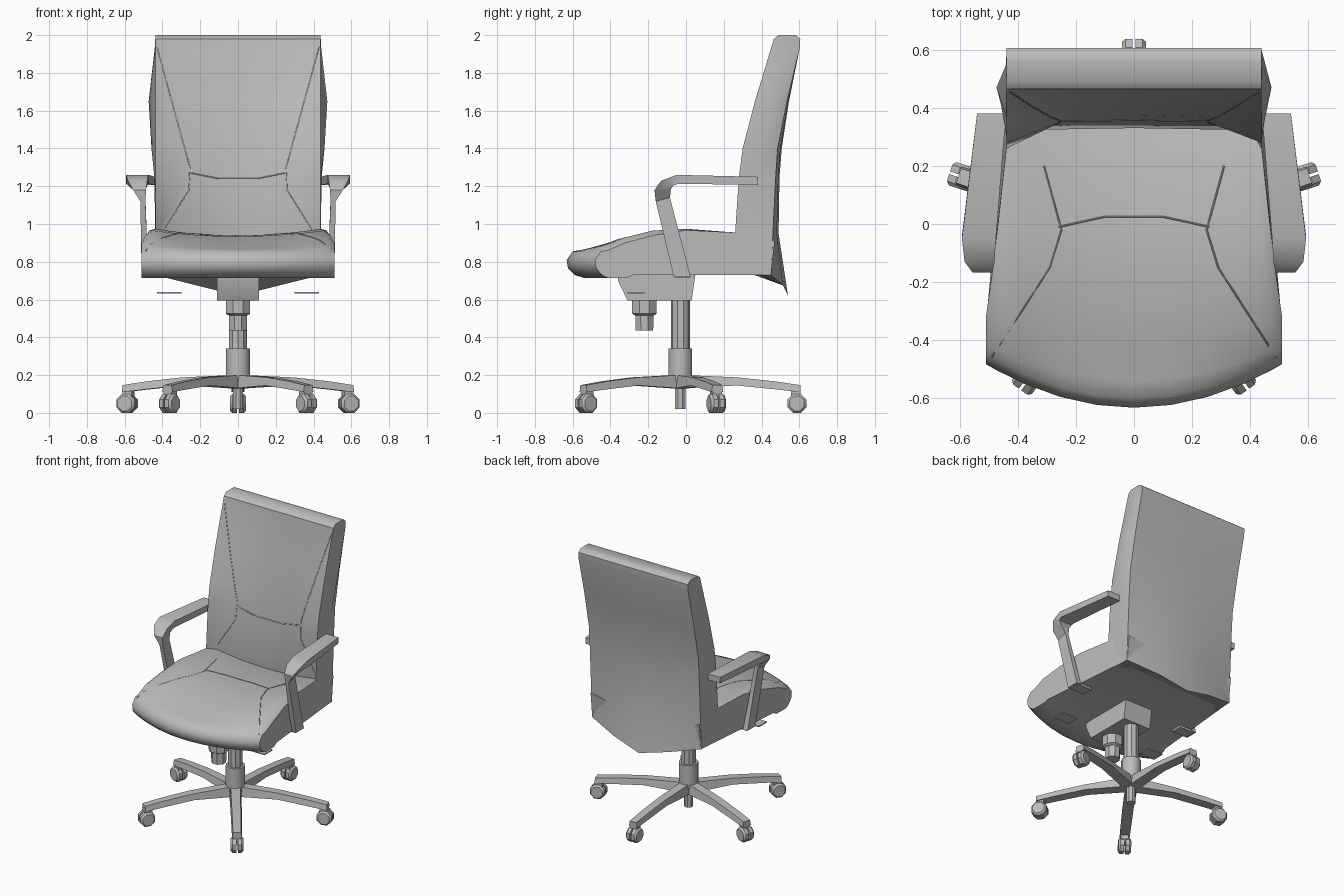
import bpy, bmesh, math
from mathutils import Vector, Matrix
from mathutils.bvhtree import BVHTree

cube = bpy.data.objects.get("Cube")
if cube:
    bpy.data.objects.remove(cube, do_unlink=True)

grey = bpy.data.materials.new("mid grey")
grey.use_nodes = True
grey.diffuse_color = (0.5, 0.5, 0.5, 1)
grey.node_tree.nodes["Principled BSDF"].inputs["Base Color"].default_value = grey.diffuse_color


def finish(name, bm, angle=35):
    bmesh.ops.recalc_face_normals(bm, faces=bm.faces)
    mesh = bpy.data.meshes.new(name)
    bm.to_mesh(mesh)
    bm.free()
    mesh.materials.append(grey)
    obj = bpy.data.objects.new(name, mesh)
    bpy.context.collection.objects.link(obj)
    bpy.ops.object.select_all(action="DESELECT")
    obj.select_set(True)
    bpy.context.view_layer.objects.active = obj
    bpy.ops.object.shade_smooth_by_angle(angle=math.radians(angle))
    return obj


def loft(name, rings, matrix=Matrix(), angle=35):
    """Skin closed rings of points and cap both ends."""
    bm = bmesh.new()
    loops = [[bm.verts.new(matrix @ Vector(p)) for p in ring] for ring in rings]
    for a, b in zip(loops, loops[1:]):
        for i in range(len(a)):
            j = (i + 1) % len(a)
            bm.faces.new((a[i], a[j], b[j], b[i]))
    bm.faces.new(loops[0])
    bm.faces.new(loops[-1])
    return finish(name, bm, angle)


def turned(name, sides, steps, matrix):
    """Round part from (radius, height) steps."""
    turn = [math.tau * (i + 0.5) / sides for i in range(sides)]
    return loft(name, [[(r * math.cos(a), r * math.sin(a), h) for a in turn]
                       for r, h in steps], matrix)


def box(name, x, y, z, matrix=Matrix()):
    return loft(name, [[(x[0], y[0], h), (x[1], y[0], h), (x[1], y[1], h), (x[0], y[1], h)]
                       for h in z], matrix)


# Seat cushion: a side profile swept across the width, bowed at the front
seat_top = [(0.47, 0.91), (0.26, 0.955), (0.0, 0.98), (-0.2, 0.97), (-0.4, 0.93), (-0.54, 0.89)]
seat_roll = [(-0.6, 0.855), (-0.632, 0.81), (-0.625, 0.765), (-0.59, 0.73),
             (-0.54, 0.715), (-0.38, 0.715), (-0.34, 0.73), (0.45, 0.73)]


def seat_ring(t):
    ring = []
    for i, (y, z) in enumerate(seat_top + seat_roll):
        front = min(1, max(0, (0.1 - y) / 0.7))
        width = 0.435 + 0.075 * min(1, max(0, (0.3 - y) / 0.7))
        if i < len(seat_top):
            z -= 0.045 * (1 - t * t) * (1 - 0.5 * front)
            if abs(t) == 1:
                z -= 0.03 * min(1, front * 3)
        ring.append((t * width, y + 0.15 * front * front * t * t, z))
    return ring


columns = [-1, -0.93, -0.75, -0.5, -0.25, 0, 0.25, 0.5, 0.75, 0.93, 1]
seat = loft("seat_cushion", [seat_ring(t) for t in columns], angle=50)

# Backrest: height, front y, recess, crease x, back edge y, back middle y, side bulge
back_rows = [
    (0.73, 0.3, 0.07, 0.38, 0.45, 0.54, 0),
    (0.95, 0.26, 0.07, 0.4, 0.46, 0.49, 0),
    (1.25, 0.28, 0.08, 0.25, 0.475, 0.495, 0.005),
    (1.4, 0.3, 0.075, 0.28, 0.485, 0.507, 0.02),
    (1.65, 0.365, 0.045, 0.35, 0.535, 0.545, 0.035),
    (1.93, 0.45, 0.01, 0.42, 0.602, 0.602, 0.003),
    (1.98, 0.465, 0, 0.42, 0.605, 0.605, 0),
    (2.0, 0.49, 0, 0.42, 0.58, 0.58, 0)]


def back_ring(z, front, recess, crease, edge, middle, bulge):
    half = 0.438
    tip = z - 0.11 if z < 0.8 else z
    side = (front + edge) / 2 + 0.02
    right = [(half, front, z), (half + bulge, side, z), (half, edge, z),
             (half / 2, edge + (middle - edge) * 0.7, (z + tip) / 2)]
    left = [(-x, y, h) for x, y, h in reversed(right)]
    panel = [(-crease, front + recess * 0.9, z), (0, front + recess, z),
             (crease, front + recess * 0.9, z)]
    return right + [(0, middle, tip)] + left + panel


back = loft("backrest", [back_ring(*row) for row in back_rows], angle=40)


# Stitched seams: thin tubes laid on the upholstery
def seam(name, target, points, direction):
    tree = BVHTree.FromPolygons([v.co for v in target.data.vertices],
                                [p.vertices for p in target.data.polygons])
    direction = Vector(direction)
    path = []
    for a, b in zip(points, points[1:]):
        for k in range(8):
            p = Vector(a).lerp(Vector(b), k / 7)
            hit = tree.ray_cast(p - direction * 3, direction)[0]
            if hit:
                path.append(hit)
    curve = bpy.data.curves.new(name, "CURVE")
    curve.dimensions = "3D"
    curve.bevel_depth = 0.003
    curve.bevel_resolution = 0
    line = curve.splines.new("POLY")
    line.points.add(len(path) - 1)
    for point, co in zip(line.points, path):
        point.co = (*co, 1)
    curve.materials.append(grey)
    bpy.context.collection.objects.link(bpy.data.objects.new(name, curve))


DOWN, REAR = (0, 0, -1), (0, 1, 0)
seam("seat_cross_seam", seat, [(-0.26, -0.01, 0), (-0.1, 0.025, 0), (0.1, 0.025, 0), (0.26, -0.01, 0)], DOWN)
seam("back_cross_seam", back, [(-0.25, 0, 1.27), (-0.1, 0, 1.24), (0.1, 0, 1.24), (0.25, 0, 1.27)], REAR)
for s, label in ((1, "left"), (-1, "right")):
    seam(label + "_seat_seam", seat,
         [(s * 0.49, -0.46, 0), (s * 0.29, -0.15, 0), (s * 0.25, -0.02, 0), (s * 0.31, 0.2, 0)], DOWN)
    seam(label + "_back_seam", back,
         [(s * 0.43, 0, 1.94), (s * 0.255, 0, 1.3), (s * 0.26, 0, 1.18), (s * 0.39, 0, 0.97)], REAR)

# Armrests: sections of outer y, z, inner y, z and the two x limits
arm_sections = [
    ((-0.065, 0.72), (0.025, 0.72), 0.475, 0.51),
    ((-0.16, 1.12), (-0.085, 1.14), 0.49, 0.517),
    ((-0.167, 1.18), (-0.08, 1.185), 0.487, 0.555),
    ((-0.13, 1.23), (-0.065, 1.205), 0.48, 0.583),
    ((-0.05, 1.26), (-0.04, 1.213), 0.475, 0.592),
    ((0.38, 1.25), (0.38, 1.207), 0.44, 0.54)]
for s, label in ((1, "left"), (-1, "right")):
    loft(label + "_armrest", [[(s * a, *p), (s * b, *p), (s * b, *q), (s * a, *q)]
                              for p, q, a, b in arm_sections])
    box(label + "_arm_bracket", sorted((s * 0.38, s * 0.5)), (-0.06, 0.02), (0.715, 0.735))
    box(label + "_lever", sorted((s * 0.3, s * 0.43)), (-0.31, -0.22), (0.631, 0.639))

# Tilt mechanism under the seat
housing = [(-0.36, 0.735), (-0.36, 0.7), (-0.31, 0.595), (0.03, 0.595), (0.05, 0.735)]
loft("tilt_housing", [[(x, *p) for p in housing] for x in (-0.11, 0.11)])
turned("tension_knob", 8, [(0.07, 0.595), (0.07, 0.525), (0.052, 0.515), (0.05, 0.435)],
       Matrix.Translation((0, -0.22, 0)))

# Gas column and hub
hub = Matrix.Translation((0, -0.03, 0))
turned("gas_column", 10, [(0.05, 0.33), (0.05, 0.6)], hub)
turned("hub", 12, [(0.065, 0.14), (0.065, 0.34)], hub)
turned("hub_post", 8, [(0.03, 0.02), (0.03, 0.15)], hub)

# Five legs with twin-wheel casters
leg_sections = [(0.03, 0.13, 0.2, 0.04), (0.3, 0.145, 0.188, 0.037),
                (0.5, 0.125, 0.167, 0.035), (0.635, 0.11, 0.147, 0.033)]
for n in range(5):
    spoke = hub @ Matrix.Rotation(math.radians(90 + 72 * n), 4, "Z")
    loft(f"leg_{n + 1}", [[(r, -w, low), (r, w, low), (r, w * 0.8, high), (r, -w * 0.8, high)]
                          for r, low, high, w in leg_sections], spoke)
    box(f"caster_stem_{n + 1}", (0.585, 0.635), (-0.025, 0.025), (0.06, 0.13), spoke)
    axle = spoke @ Matrix.Translation((0.617, 0, 0.05)) @ Matrix.Rotation(math.pi / 2, 4, "X")
    for s, label in ((1, "a"), (-1, "b")):
        turned(f"caster_wheel_{n + 1}{label}", 8,
               [(0.054, s * 0.005), (0.054, s * 0.03), (0.042, s * 0.042)], axle)
